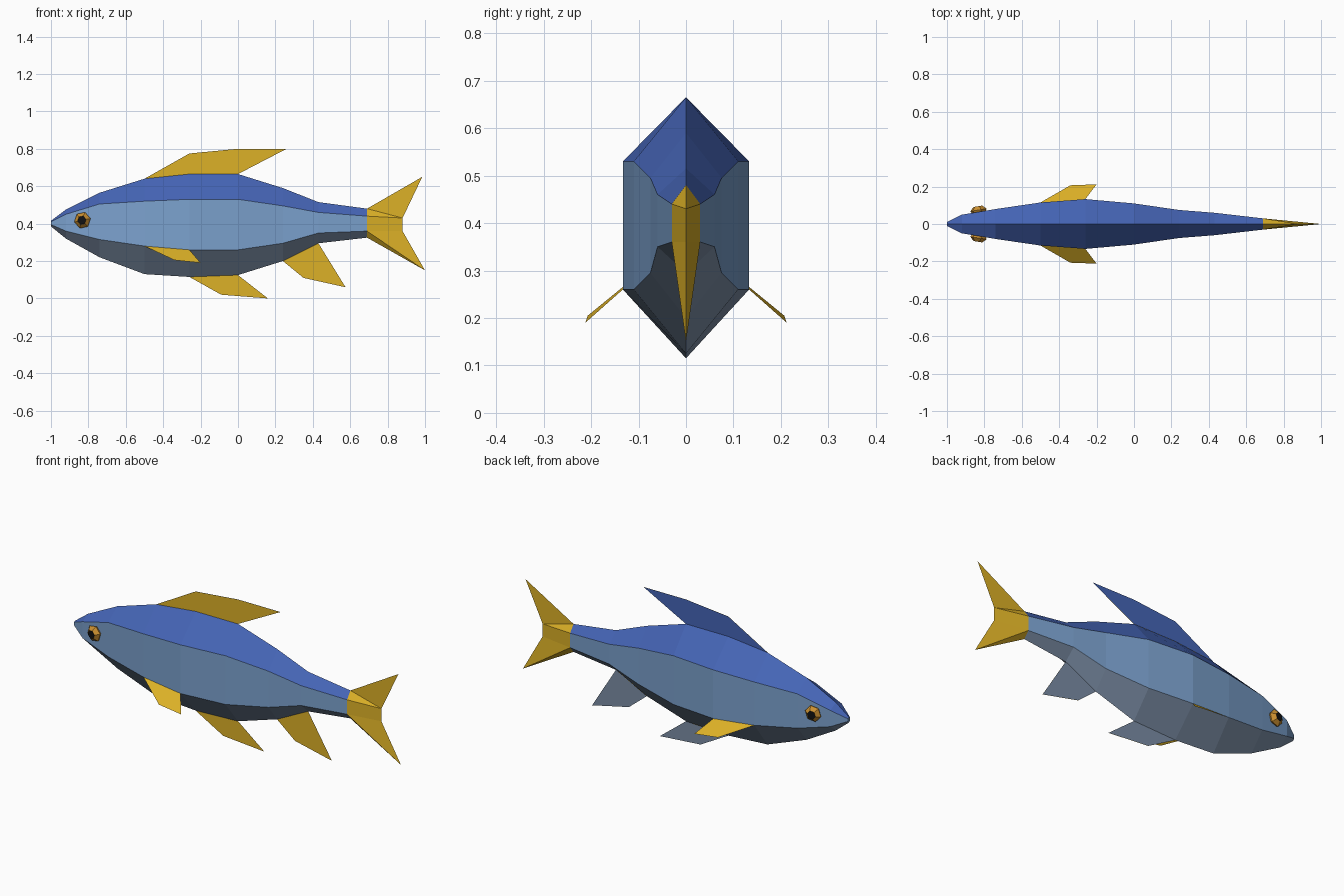
import bpy, bmesh, math
from mathutils import Vector, Matrix

if "Cube" in bpy.data.objects:
    bpy.data.objects.remove(bpy.data.objects["Cube"])


def material(name, rgb):
    m = bpy.data.materials.new(name)
    m.diffuse_color = (*rgb, 1)
    m.use_nodes = True
    m.node_tree.nodes["Principled BSDF"].inputs["Base Color"].default_value = m.diffuse_color
    return m


BLUE = material("back_blue", (0.06, 0.13, 0.47))
FLANK = material("flank_blue", (0.2, 0.36, 0.62))
BELLY = material("belly_grey", (0.2, 0.27, 0.38))
GOLD = material("fin_gold", (0.72, 0.44, 0.02))
IRIS = material("eye_orange", (0.6, 0.28, 0.03))
BLACK = material("pupil_black", (0.006, 0.006, 0.006))


def make(name, verts, faces, mats, indices=None):
    me = bpy.data.meshes.new(name)
    me.from_pydata(verts, [], faces)
    for m in mats:
        me.materials.append(m)
    for p, i in zip(me.polygons, indices or [0] * len(faces)):
        p.material_index = i
    ob = bpy.data.objects.new(name, me)
    bpy.context.collection.objects.link(ob)
    return ob


def mirror_y(ob):
    ob.modifiers.new("Mirror", 'MIRROR').use_axis = (False, True, False)


# Body: six-sided sections lofted along x (x, half width, top, upper, lower, bottom)
stations = [
    (-1.00, .010, .415, .410, .395, .385),
    (-0.92, .050, .475, .450, .360, .320),
    (-0.74, .080, .565, .505, .315, .220),
    (-0.50, .115, .640, .520, .280, .130),
    (-0.26, .133, .665, .530, .260, .115),
    (0.00, .110, .665, .530, .260, .125),
    (0.24, .075, .590, .495, .295, .200),
    (0.43, .060, .515, .460, .350, .295),
    (0.69, .030, .480, .440, .360, .325)]
verts, faces, mats = [], [], []
for x, w, t, u, l, b in stations:
    verts += [(x, 0, t), (x, -w, u), (x, -w, l), (x, 0, b), (x, w, l), (x, w, u)]
for s in range(len(stations) - 1):
    for k, m in enumerate((0, 1, 2, 2, 1, 0)):
        a, c = s * 6 + k, s * 6 + (k + 1) % 6
        faces.append((a, c, c + 6, a + 6))
        mats.append(m)
faces.append((5, 4, 3, 2, 1, 0))
mats.append(1)
make("body", verts, faces, [BLUE, FLANK, BELLY], mats)

# Tail fin: half of a wedge closing to a sharp rear edge, mirrored
tail = make("tail_fin",
            [(.69, 0, .48), (.69, -.03, .44), (.69, -.03, .36), (.69, 0, .325),
             (.88, 0, .43), (.88, 0, .36), (.985, 0, .65), (1, 0, .15)],
            [(0, 1, 4), (0, 4, 6), (1, 2, 5, 4), (2, 7, 5), (2, 3, 7)], [GOLD])
mirror_y(tail)


# Centre fins: paper-thin, gold on the near side and body-coloured on the far side
def centre_fin(name, outline, far):
    n, e = len(outline), 0.0007
    verts = [(x, -e, z) for x, z in outline] + [(x, e, z) for x, z in outline]
    # outlines run clockwise seen from -y
    faces = [tuple(reversed(range(n))), tuple(range(n, 2 * n))]
    make(name, verts, faces, [GOLD, far], [0, 1])


centre_fin("dorsal_fin", [(-.5, .64), (-.26, .775), (0, .8), (.26, .8), (0, .665), (-.26, .665)], BLUE)
centre_fin("pelvic_fin", [(0, .125), (.16, 0), (-.09, .02), (-.26, .115)], BELLY)
centre_fin("anal_fin", [(.43, .295), (.575, .06), (.35, .11), (.24, .2)], BELLY)

# Pectoral fins
pectoral = make("pectoral_fins",
                [(-.5, -.115, .28), (-.34, -.207, .205), (-.2, -.212, .19), (-.26, -.133, .26)],
                [(0, 1, 2, 3)], [GOLD])
mirror_y(pectoral)

# Eyes: faceted cones with a flat pupil, tilted to follow the head
rings = [(.034, -.012), (.045, .010), (.024, .030)]
turn = Matrix.Translation((-.83, -.065, .418)) @ Vector((-.17, -1, 0)).to_track_quat('Z', 'Y').to_matrix().to_4x4()
N = 6
verts = [turn @ Vector((r * math.cos(a), r * math.sin(a), h))
         for r, h in rings for a in (math.tau * (k + .2) / N for k in range(N))]
faces = [(r * N + k, r * N + (k + 1) % N, (r + 1) * N + (k + 1) % N, (r + 1) * N + k)
         for r in range(2) for k in range(N)]
faces.append(tuple(range(2 * N, 3 * N)))
eyes = make("eyes", verts, faces, [IRIS, BLACK], [0] * (2 * N) + [1])
mirror_y(eyes)
